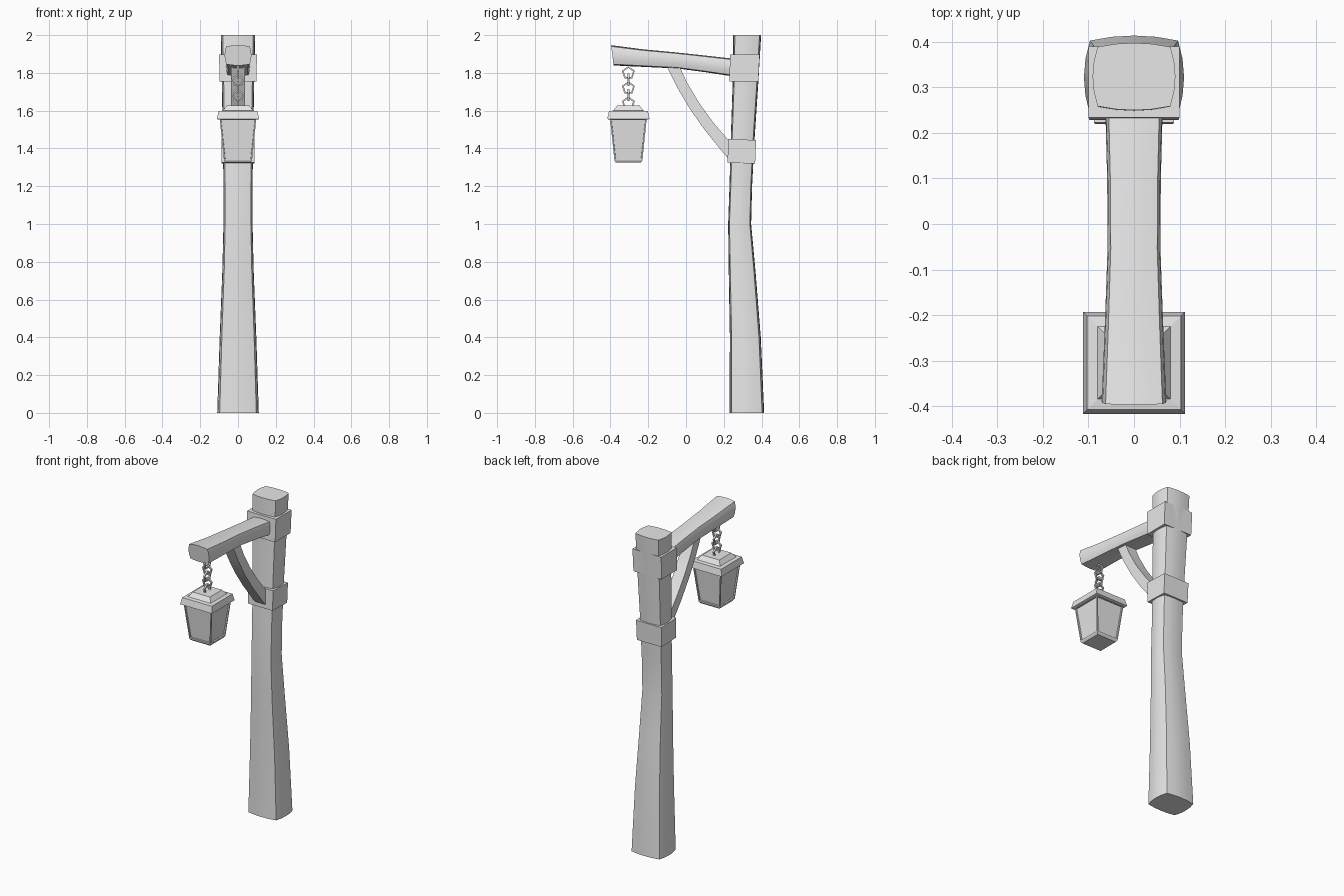
import bpy
import bmesh
from math import cos, sin, pi, radians
from mathutils import Matrix, Vector

cube = bpy.data.objects.get("Cube")
if cube:
    bpy.data.objects.remove(cube)

GREY = (0.8, 0.8, 0.8, 1)
mat = bpy.data.materials.new("plain grey")
mat.use_nodes = True
mat.diffuse_color = GREY
mat.node_tree.nodes["Principled BSDF"].inputs["Base Color"].default_value = GREY


def finish(name, bm, smooth=True):
    bmesh.ops.recalc_face_normals(bm, faces=bm.faces)
    mesh = bpy.data.meshes.new(name)
    bm.to_mesh(mesh)
    bm.free()
    mesh.materials.append(mat)
    obj = bpy.data.objects.new(name, mesh)
    bpy.context.collection.objects.link(obj)
    if smooth:
        bpy.ops.object.select_all(action="DESELECT")
        obj.select_set(True)
        bpy.context.view_layer.objects.active = obj
        bpy.ops.object.shade_smooth_by_angle(angle=radians(32))
    return obj


def skin(bm, rings):
    """Join rings of points with quads and close both ends."""
    loops = [[bm.verts.new(p) for p in ring] for ring in rings]
    n = len(loops[0])
    sides = []
    for a, b in zip(loops, loops[1:]):
        for i in range(n):
            j = (i + 1) % n
            sides.append(bm.faces.new((a[i], a[j], b[j], b[i])))
    bm.faces.new(loops[0])
    bm.faces.new(loops[-1])
    return sides


def section(bulge, steps):
    """Square outline of half size 1 whose sides bow outward by bulge."""
    pts = []
    for side in range(4):
        for k in range(steps):
            t = -1 + 2 * k / steps
            u, v = t * (1 - bulge), -(1 - bulge * t * t)
            for _ in range(side):
                u, v = -v, u
            pts.append((u, v))
    return pts


def timber(name, stations, bulge=0.0, steps=1):
    """Loft along stations of (y, z, half width, half depth, tilt in degrees)."""
    bm = bmesh.new()
    rings = []
    for y, z, hx, h, tilt in stations:
        c, s = cos(radians(tilt)), sin(radians(tilt))
        rings.append([Vector((u * hx, y + v * h * c, z + v * h * s))
                      for u, v in section(bulge, steps)])
    skin(bm, rings)
    return finish(name, bm)


# Post, beam and curved brace
timber("post", [
    (0.322, 0, 0.11, 0.092, 0), (0.314, 0.4, 0.097, 0.082, 0),
    (0.297, 0.75, 0.083, 0.071, 0), (0.284, 1.0, 0.077, 0.061, 0),
    (0.29, 1.2, 0.077, 0.06, 0), (0.3, 1.45, 0.08, 0.063, 0),
    (0.315, 1.75, 0.086, 0.068, 0), (0.324, 2.0, 0.091, 0.074, 0)], 0.12, 4)
timber("beam", [
    (-0.39, 1.893, 0.071, 0.054, 97), (-0.22, 1.878, 0.064, 0.047, 97),
    (-0.05, 1.866, 0.058, 0.043, 97), (0.1, 1.848, 0.059, 0.045, 97),
    (0.29, 1.823, 0.064, 0.049, 97)], 0.12, 4)
timber("brace", [
    (-0.075, 1.85, 0.036, 0.031, 25), (-0.023, 1.74, 0.036, 0.029, 27),
    (0.043, 1.628, 0.036, 0.029, 32), (0.12, 1.52, 0.036, 0.03, 38),
    (0.215, 1.405, 0.036, 0.032, 42), (0.26, 1.355, 0.036, 0.033, 42)])

# Collars around the post
timber("upper_collar", [(0.306, 1.755, 0.098, 0.077, 0),
                        (0.312, 1.898, 0.1, 0.078, 0)])
timber("lower_collar", [(0.293, 1.322, 0.086, 0.073, -2),
                        (0.297, 1.447, 0.088, 0.074, -2)])

# Hanging lantern
LY = -0.305


def square_stack(name, profile, frame=0.0):
    """Stack of squares of (half size, z); optional recessed side panels."""
    bm = bmesh.new()
    sides = skin(bm, [[(r * u, LY + r * v, z) for u, v in section(0, 1)]
                      for r, z in profile])
    if frame:
        bmesh.ops.recalc_face_normals(bm, faces=bm.faces)
        panels = [f for f in sides if f.calc_area() > 0.01]
        bmesh.ops.inset_individual(bm, faces=panels, thickness=frame)
        bmesh.ops.inset_individual(bm, faces=panels, thickness=0.001, depth=-0.008)
    return finish(name, bm, smooth=False)


square_stack("lantern_body", [(0.066, 1.325), (0.074, 1.336), (0.097, 1.557)], 0.01)
square_stack("lantern_roof", [(0.1, 1.552), (0.112, 1.556), (0.103, 1.597),
                              (0.08, 1.6), (0.06, 1.627)])


# Chain of five-sided links, each turned a quarter from the last
def link(name, z, turn, major=0.031, minor=0.007):
    bm = bmesh.new()
    place = Matrix.Translation((0, LY, z)) @ Matrix.Rotation(turn, 4, "Z")
    grid = []
    for i in range(5):
        a = pi / 2 + 2 * pi * i / 5
        ring = []
        for k in range(4):
            b = pi / 4 + pi / 2 * k
            r = major + minor * cos(b)
            ring.append(bm.verts.new(place @ Vector((r * cos(a), minor * sin(b), r * sin(a)))))
        grid.append(ring)
    for i in range(5):
        for k in range(4):
            p, q, m = grid[i], grid[(i + 1) % 5], (k + 1) % 4
            bm.faces.new((p[k], q[k], q[m], p[m]))
    return finish(name, bm, smooth=False)


for n in range(5):
    link(f"chain_link_{n + 1}", 1.8 - 0.04 * n, pi / 2 * ((n + 1) % 2))
